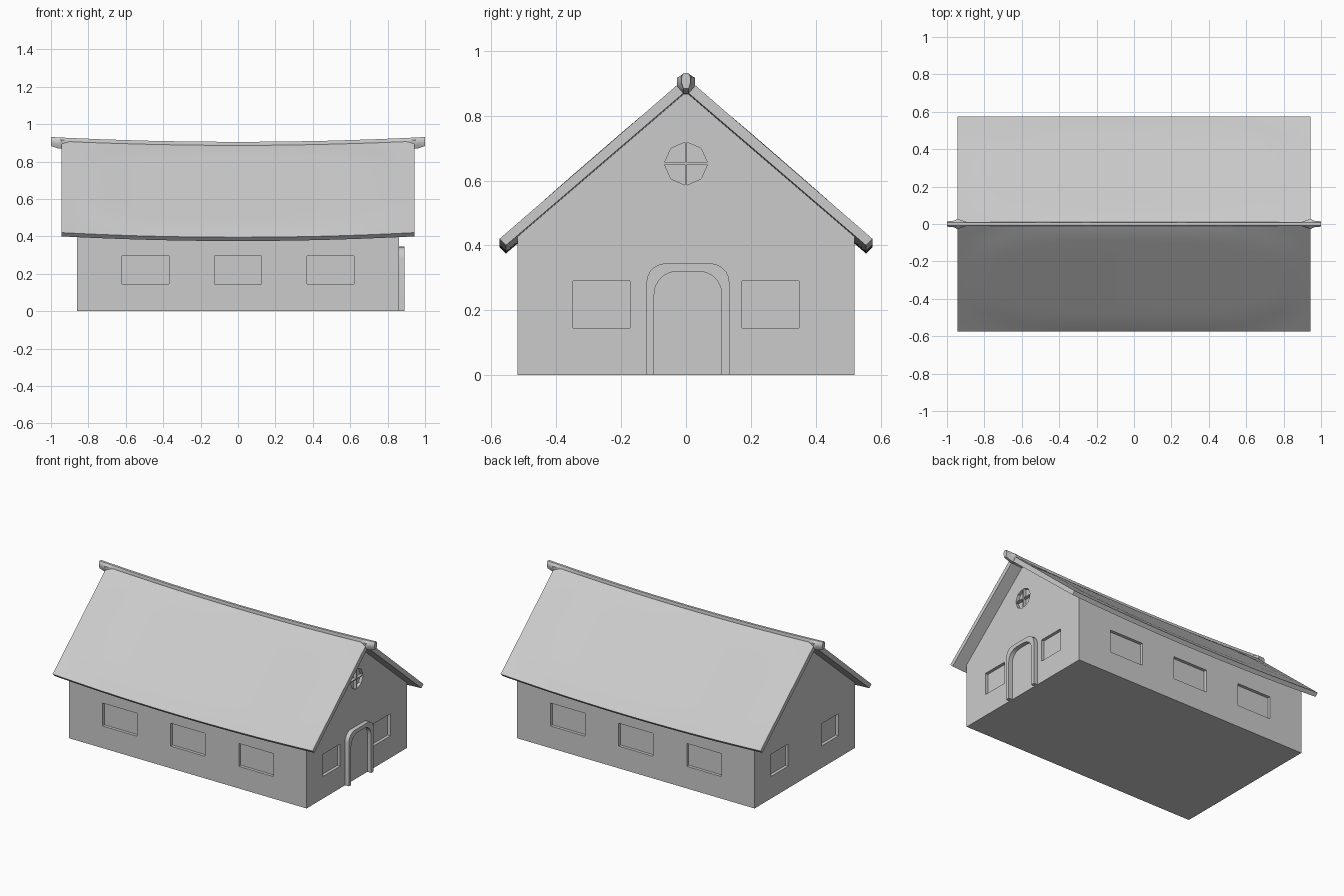
import bpy, bmesh, math

if "Cube" in bpy.data.objects:
    bpy.data.objects.remove(bpy.data.objects["Cube"])

XB, YB = 0.862, 0.52      # body half sizes
EAVE, APEX = 0.43, 0.875  # gable heights
XR, YR = 0.943, 0.575     # roof half sizes


def finish(bm, name, smooth=None):
    bmesh.ops.recalc_face_normals(bm, faces=bm.faces)
    me = bpy.data.meshes.new(name)
    bm.to_mesh(me)
    bm.free()
    ob = bpy.data.objects.new(name, me)
    bpy.context.collection.objects.link(ob)
    bpy.ops.object.select_all(action='DESELECT')
    bpy.context.view_layer.objects.active = ob
    ob.select_set(True)
    if smooth:
        bpy.ops.object.shade_smooth_by_angle(angle=math.radians(smooth))
    return ob


def loft(bm, rings):
    """Closed solid through equal-length closed rings."""
    vs = [[bm.verts.new(p) for p in r] for r in rings]
    n = len(vs[0])
    for a, b in zip(vs, vs[1:]):
        for i in range(n):
            j = (i + 1) % n
            bm.faces.new((a[i], a[j], b[j], b[i]))
    bm.faces.new(vs[0][::-1])
    bm.faces.new(vs[-1])


def prism_x(bm, pts, x0, x1):
    loft(bm, [[(x, y, z) for y, z in pts] for x in (x0, x1)])


def prism_y(bm, pts, y0, y1):
    loft(bm, [[(x, y, z) for x, z in pts] for y in (y0, y1)])


def rect(c, w, z0, z1):
    return [(c - w, z0), (c + w, z0), (c + w, z1), (c - w, z1)]


# house body with gables
bm = bmesh.new()
prism_x(bm, [(-YB, 0), (YB, 0), (YB, EAVE), (0, APEX), (-YB, EAVE)], -XB, XB)
body = finish(bm, "house_body")

# window recesses, cut from the body
D = 0.02
bm = bmesh.new()
for s in (-1, 1):
    for c in (-0.495, 0, 0.495):
        prism_y(bm, rect(c, 0.125, 0.145, 0.295), s * (YB - D), s * (YB + 0.05))
    for c in (-0.26, 0.26):
        prism_x(bm, rect(c, 0.088, 0.145, 0.29), s * (XB - D), s * (XB + 0.05))
# round gable window: four panes
g, r = 0.003, 0.066
for sy in (-1, 1):
    for sz in (-1, 1):
        pane = [(g, g), (r, g), (r * 0.707, r * 0.707), (g, r)]
        prism_x(bm, [(sy * y, 0.652 + sz * z) for y, z in pane], XB - D, XB + 0.05)
cutter = finish(bm, "window_cutter")
cutter.hide_render = True
mod = body.modifiers.new("windows", 'BOOLEAN')
mod.operation = 'DIFFERENCE'
mod.solver = 'EXACT'
mod.object = cutter
bpy.context.view_layer.objects.active = body
bpy.ops.object.modifier_apply(modifier=mod.name)
bpy.data.objects.remove(cutter)


# sagging roof with slightly cushioned slopes
def sag(x):
    return 0.025 * (1 - min(1, abs(x) / XR) ** 2)


def bulge(u, v):
    d = (abs(u) ** 4 + abs(2 * v - 1) ** 4) ** 0.25
    t = max(0, min(1, (1 - d) / 0.2))
    return 0.01 * t * t * (3 - 2 * t)


NX, NV = 32, 12
bm = bmesh.new()
rings = []
for i in range(NX + 1):
    u = -1 + 2 * i / NX
    x = u * XR
    ring = []
    for k in range(-NV, NV + 1):
        v = abs(k) / NV
        ring.append((x, YR * k / NV, 0.918 - 0.498 * v + bulge(u, v) - sag(x)))
    ring += [(x, 0.555, 0.40 - sag(x)), (x, 0, 0.876 - sag(x)), (x, -0.555, 0.40 - sag(x))]
    rings.append(ring)
loft(bm, rings)
finish(bm, "roof", 30)

# ridge beam, flaring where it meets the roof edge
bm = bmesh.new()
half = [(0, 0.006), (0.25, 0.006), (0.5, 0.006), (0.75, 0.006), (0.90, 0.008),
        (0.945, 0.028), (0.96, 0.018), (1.0, 0.014)]
rings = []
for x, w in [(-x, w) for x, w in half[:0:-1]] + half:
    z = 0.931 - 0.026 * (1 - x * x)
    low = 0.048 if abs(x) > 0.99 else 0.06
    rings.append([(x, -0.008, z), (x, 0.008, z), (x, max(w, 0.012), z - 0.012),
                  (x, w, z - low * 0.6), (x, 0.008, z - low), (x, -0.008, z - low),
                  (x, -w, z - low * 0.6), (x, -max(w, 0.012), z - 0.012)])
loft(bm, rings)
finish(bm, "ridge_beam", 35)


# door frame
def arch(w, top, rad, n=5):
    pts = [(w, 0)]
    for s in (1, -1):
        for i in range(n + 1):
            a = math.pi / 2 * i / n
            a = a if s == 1 else math.pi / 2 - a
            pts.append((s * (w - rad + rad * math.cos(a)), top - rad + rad * math.sin(a)))
    return pts + [(-w, 0)]


bm = bmesh.new()
cy = 0.006
x0, x1 = XB - 0.01, 0.89
loft(bm, [[(x0, cy + a, b), (x1, cy + a, b), (x1, cy + c, d), (x0, cy + c, d)]
          for (a, b), (c, d) in zip(arch(0.128, 0.345, 0.06), arch(0.104, 0.32, 0.07))])
finish(bm, "door_frame", 30)
